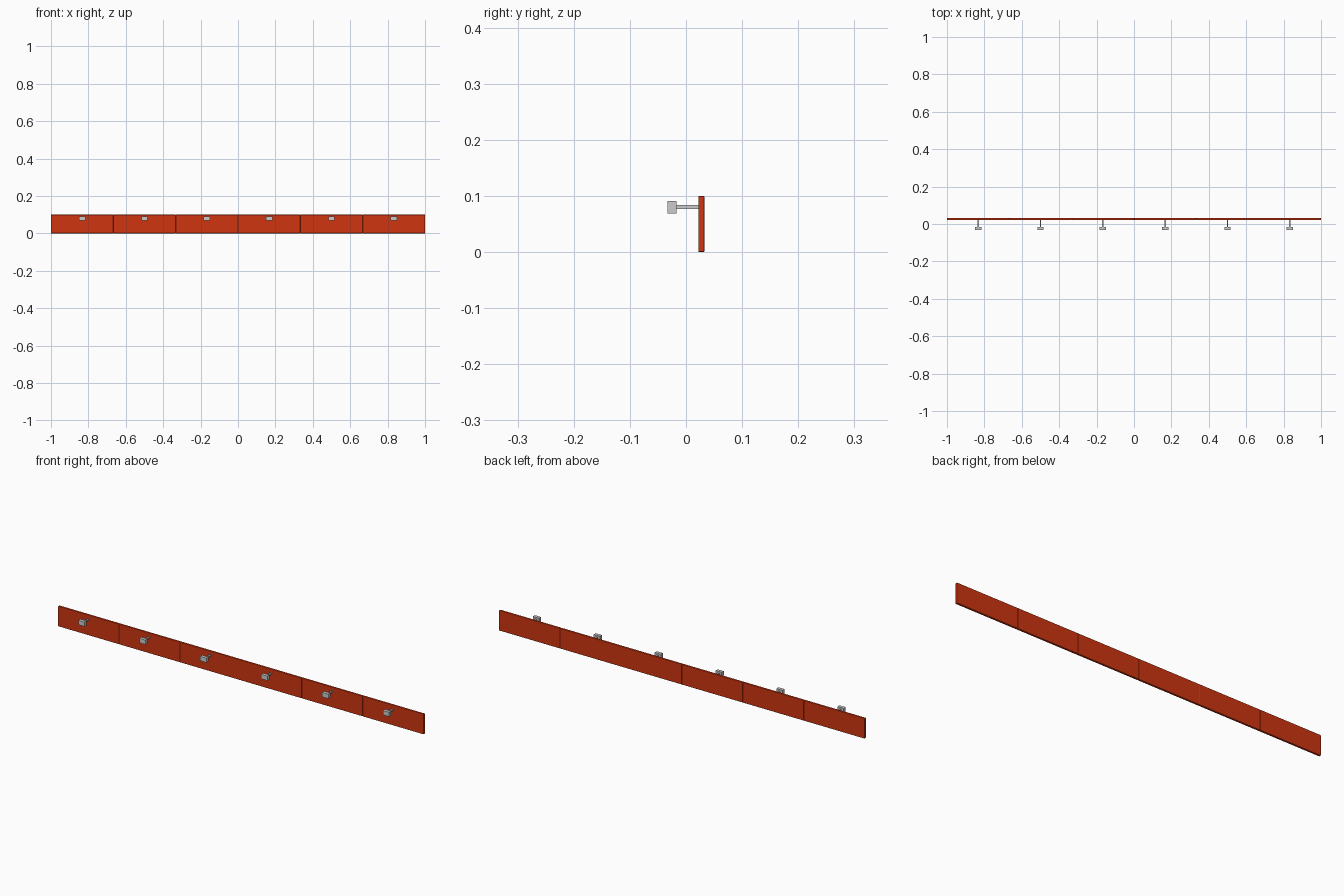
import bpy

if "Cube" in bpy.data.objects:
    bpy.data.objects.remove(bpy.data.objects["Cube"])

COUNT = 6
PITCH = 2.0 / COUNT


def material(name, color):
    m = bpy.data.materials.new(name)
    m.diffuse_color = color
    m.use_nodes = True
    m.node_tree.nodes["Principled BSDF"].inputs["Base Color"].default_value = m.diffuse_color
    return m


def box(name, loc, size, bevel=0.0, segments=1, mat=None):
    bpy.ops.mesh.primitive_cube_add(size=1, location=loc)
    o = bpy.context.object
    o.name = name
    o.scale = size
    bpy.ops.object.transform_apply(location=False, rotation=False, scale=True)
    if bevel:
        b = o.modifiers.new("bevel", 'BEVEL')
        b.width = bevel
        b.segments = segments
    if mat:
        o.data.materials.append(mat)
    return o


red = material("red_paint", (0.62, 0.035, 0.005, 1))

for i in range(COUNT):
    x = -1 + PITCH * (i + 0.5)
    # drawer front with softened edges
    box(f"drawer_front_{i + 1}", (x, 0.0275, 0.05), (PITCH, 0.011, 0.1),
        0.002, 2, red)
    # square stem, set slightly into the front
    box(f"handle_stem_{i + 1}", (x, 0.0025, 0.08), (0.007, 0.043, 0.007))
    # handle block
    box(f"handle_block_{i + 1}", (x, -0.025, 0.08), (0.034, 0.016, 0.022))
